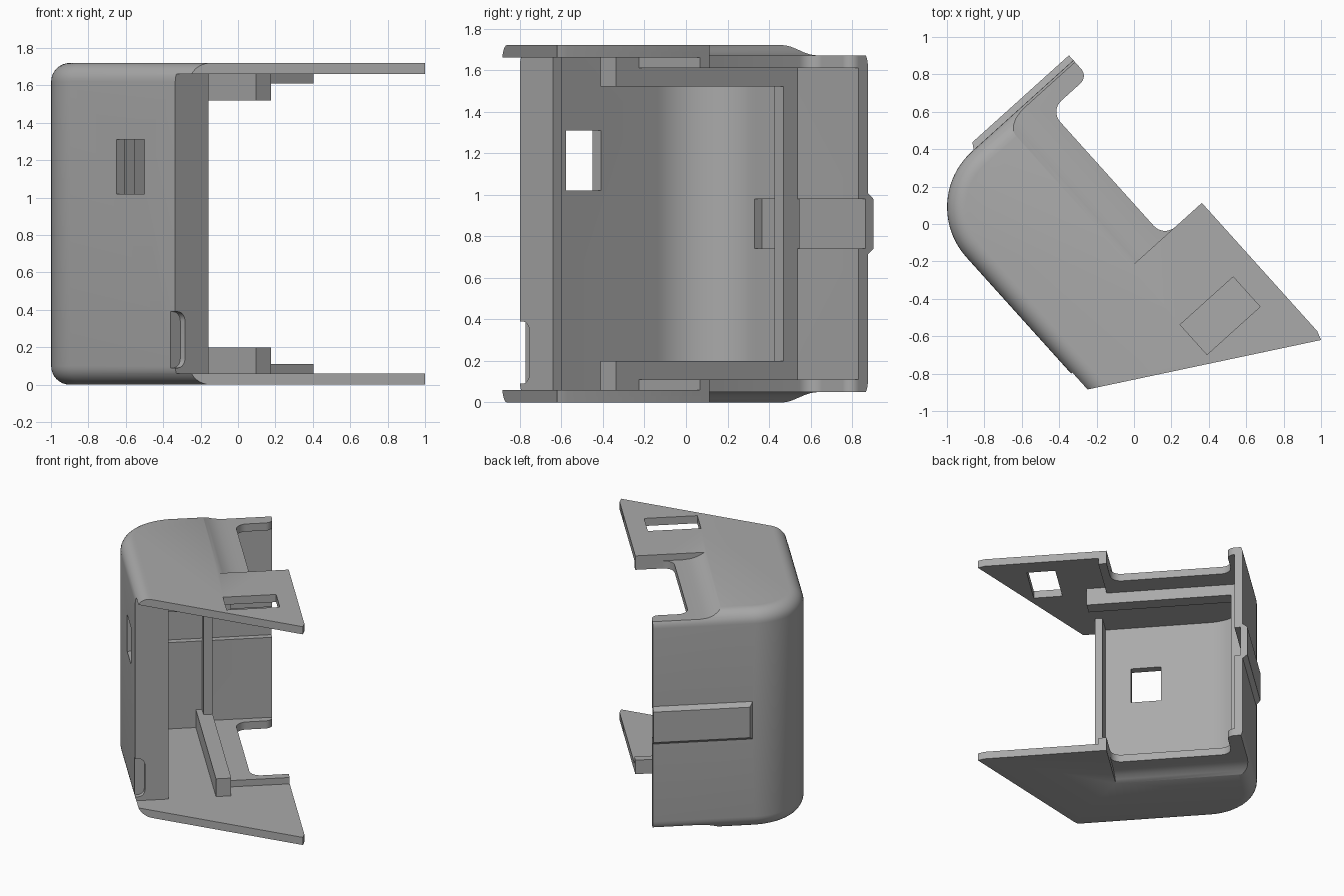
import bpy, bmesh, math
from mathutils import Matrix

if "Cube" in bpy.data.objects:
    bpy.data.objects.remove(bpy.data.objects["Cube"])

H = 1.72          # overall height
TURN = Matrix.Rotation(math.radians(42), 4, 'Z')

grey = bpy.data.materials.new("plain grey")
grey.use_nodes = True
grey.diffuse_color = (0.4, 0.4, 0.4, 1)
grey.node_tree.nodes["Principled BSDF"].inputs["Base Color"].default_value = (0.4, 0.4, 0.4, 1)


def loft(name, rings):
    """Closed solid through equal-length rings of points."""
    bm = bmesh.new()
    loops = [[bm.verts.new(p) for p in ring] for ring in rings]
    n = len(loops[0])
    for a, b in zip(loops, loops[1:]):
        for i in range(n):
            bm.faces.new((a[i], a[(i + 1) % n], b[(i + 1) % n], b[i]))
    bm.faces.new(loops[0])
    bm.faces.new(loops[-1])
    bmesh.ops.recalc_face_normals(bm, faces=bm.faces)
    mesh = bpy.data.meshes.new(name)
    bm.to_mesh(mesh)
    bm.free()
    ob = bpy.data.objects.new(name, mesh)
    bpy.context.collection.objects.link(ob)
    mesh.materials.append(grey)
    return ob


def prism(name, outline, lo, hi, axis='z'):
    """Extrude a 2D outline along x, y or z."""
    place = {'z': lambda a, b, t: (a, b, t),
             'y': lambda a, b, t: (a, t, b),
             'x': lambda a, b, t: (t, a, b)}[axis]
    return loft(name, [[place(a, b, t) for a, b in outline] for t in (lo, hi)])


def box(name, x0, x1, y0, y1, z0, z1):
    return prism(name, [(x0, y0), (x1, y0), (x1, y1), (x0, y1)], z0, z1)


def arc(cx, cy, r, a0, a1, n=8):
    steps = [math.radians(a0 + (a1 - a0) * i / n) for i in range(n + 1)]
    return [(cx + r * math.cos(a), cy + r * math.sin(a)) for a in steps]


def combine(target, tool, operation):
    mod = target.modifiers.new("combine", 'BOOLEAN')
    mod.operation, mod.object, mod.solver = operation, tool, 'EXACT'
    bpy.context.view_layer.objects.active = target
    bpy.ops.object.modifier_apply(modifier=mod.name)
    bpy.data.objects.remove(tool)


def flip(z, top):
    return z if top else H - z


# Outer shell: rounded plan with rolled top and bottom rims
def plan(i):
    left = -0.785 + i
    front = -0.48 - 0.578 * (left + 0.796)
    return ([(left, front)] + arc(-0.385, 0.468, 0.4 - i, 180, 90, 20)
            + [(0.345, 0.868 - i), (0.345, -1.08), (0.328, -1.13)])


roll = [(0.1 - x, 0.1 - y) for x, y in arc(0, 0, 0.1, 90, 0, 8)]
layers = [(i, z) for i, z in roll] + [(i, H - z) for i, z in reversed(roll)]
shell = loft("shell", [[(x, y, z) for x, y in plan(i)] for i, z in layers])

# Hollow inside, leaving the front flange of the side wall
cavity = ([(-0.725, -0.315), (-0.547, -0.315), (-0.547, -0.37), (-1, -0.37), (-1, -1.5),
           (0.6, -1.5), (0.6, 0.806)] + arc(-0.385, 0.468, 0.338, 90, 180, 20))
combine(shell, prism("cavity", cavity, 0.06, H - 0.06), 'DIFFERENCE')

# Outer rib on the back wall, with its channel inside
rib_section = [(0.84, 0.69), (0.903, 0.74), (0.903, 0.98), (0.84, 1.03)]
rib = loft("rib", [[(x if y < 0.9 else x + s, y, z) for y, z in rib_section]
                   for x, s in ((-0.39, 0.04), (0.345, 0))])
combine(shell, rib, 'UNION')
combine(shell, box("channel", -0.4, 0.5, 0.7, 0.852, 0.74, 0.98), 'DIFFERENCE')

notch = (arc(0.152, -0.079, 0.08, 270, 180) + arc(0.152, 0.67, 0.08, 180, 90)
         + arc(0.29, 0.805, 0.055, 270, 360) + [(0.6, 0.805), (0.6, -0.159)])
cove = [(-0.155, 1.8), (-0.155, H), (-0.125, 1.703), (-0.09, 1.686), (-0.05, 1.675),
        (0, 1.67), (0.6, 1.67), (0.6, 1.8)]
for top in (True, False):
    # Thickened plate, sunken step and open notch
    combine(shell, box("pad", -0.15, 0.345, -0.22, 0.83,
                       *sorted((flip(1.61, top), flip(1.69, top)))), 'UNION')
    combine(shell, prism("step", [(x, flip(z, top)) for x, z in cove], -0.159, 1.1, 'y'),
            'DIFFERENCE')
    combine(shell, prism("notch", notch, *sorted((flip(1.55, top), flip(1.9, top)))),
            'DIFFERENCE')

# Side window, top plate slot and the rounded corner notch
combine(shell, box("window", -0.9, -0.6, -0.125, 0.1, 1.02, 1.31), 'DIFFERENCE')
combine(shell, box("slot", -0.177, 0.205, -0.78, -0.565, 1.4, 1.9), 'DIFFERENCE')
corner = ([(-0.9, 0.09)] + arc(-0.765, 0.14, 0.05, 270, 360)
          + arc(-0.765, 0.34, 0.05, 0, 90) + [(-0.9, 0.39)])
combine(shell, prism("corner_notch", corner, -0.42, -0.333, 'y'), 'DIFFERENCE')

# Inner stop rails: upper, lower and along the back wall
parts = [shell,
         box("upper_rail", -0.204, -0.094, -0.37, 0.82, 1.52, 1.665),
         box("lower_rail", -0.204, -0.094, -0.37, 0.82, 0.055, 0.2),
         box("back_rail", -0.16, -0.094, 0.717, 0.82, 0.19, 1.53)]

for ob in parts:
    ob.data.transform(TURN)
    bpy.ops.object.select_all(action='DESELECT')
    ob.select_set(True)
    bpy.context.view_layer.objects.active = ob
    bpy.ops.object.shade_smooth_by_angle(angle=math.radians(30))
